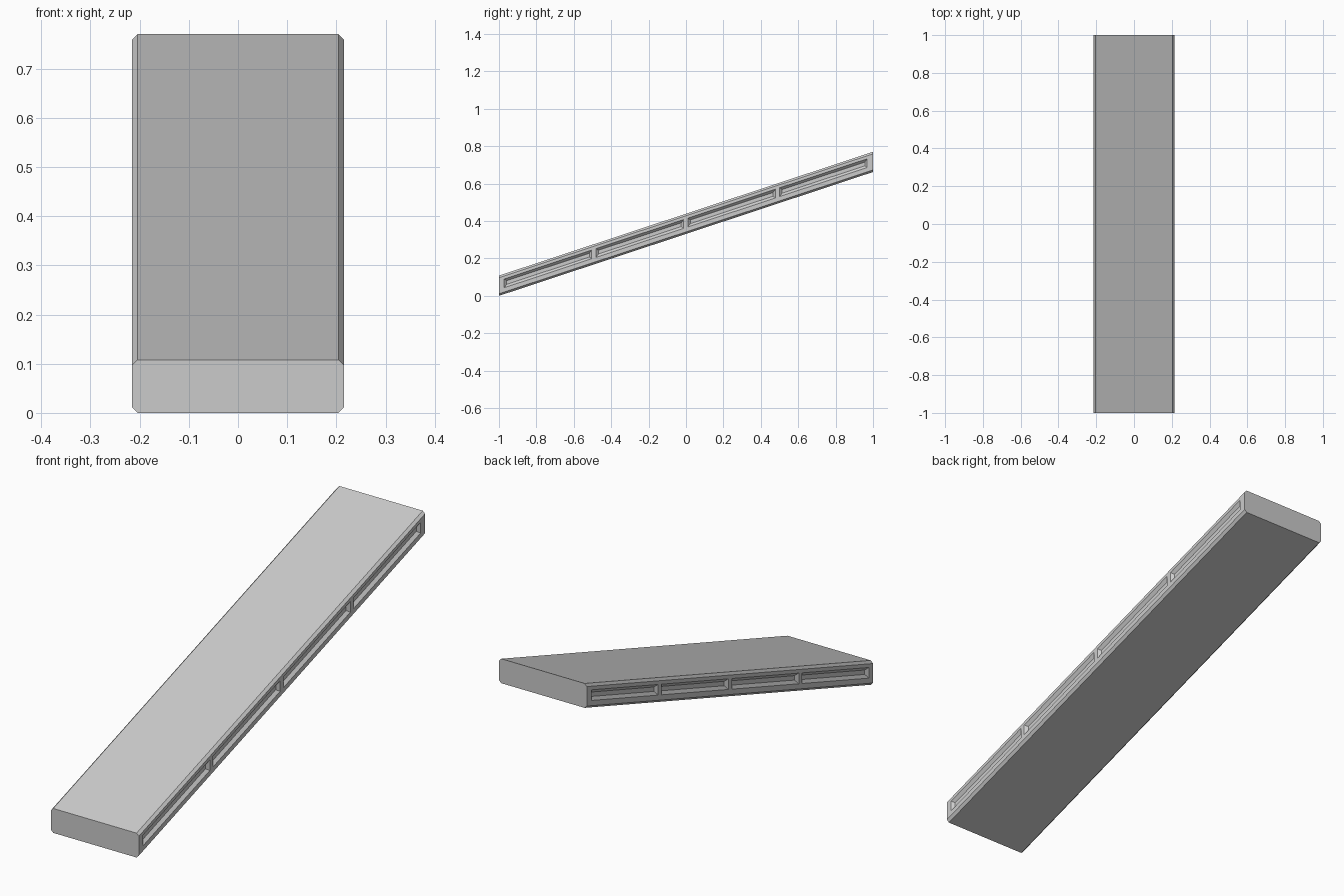
import bpy, bmesh

if "Cube" in bpy.data.objects:
    bpy.data.objects.remove(bpy.data.objects["Cube"])

W, H, C = 0.215, 0.108, 0.011      # half width, height, chamfer
SLOPE = 0.331                      # rise per unit of y
LOW, HIGH = 0.034, 0.081           # recess band on the side faces

# chamfered cross-section, right half mirrored to the left
right = [(W - C, 0), (W, C), (W, LOW), (W, HIGH), (W, H - C), (W - C, H)]
profile = right + [(-x, z) for x, z in reversed(right)]

# stations along the ramp: four recess panels separated by ribs
stations = [-1.0]
for i in range(4):
    start = -0.972 + i * 0.491
    stations += [start, start + 0.468]
stations.append(1.0)

bm = bmesh.new()
rings = [[bm.verts.new((x, y, z + SLOPE * (y + 1))) for x, z in profile]
         for y in stations]
panels = []
n = len(profile)
for k in range(len(rings) - 1):
    a, b = rings[k], rings[k + 1]
    for j in range(n):
        m = (j + 1) % n
        face = bm.faces.new((a[j], a[m], b[m], b[j]))
        if k % 2 == 1 and j in (2, 8):
            panels.append(face)
bm.faces.new(rings[0])
bm.faces.new(rings[-1])
bmesh.ops.recalc_face_normals(bm, faces=bm.faces[:])

# sloped-wall recesses on both sides
bmesh.ops.inset_individual(bm, faces=panels, thickness=0.013, depth=-0.012,
                           use_even_offset=True)

mesh = bpy.data.meshes.new("sloped_beam")
bm.to_mesh(mesh)
bm.free()
beam = bpy.data.objects.new("sloped_beam", mesh)
bpy.context.collection.objects.link(beam)
